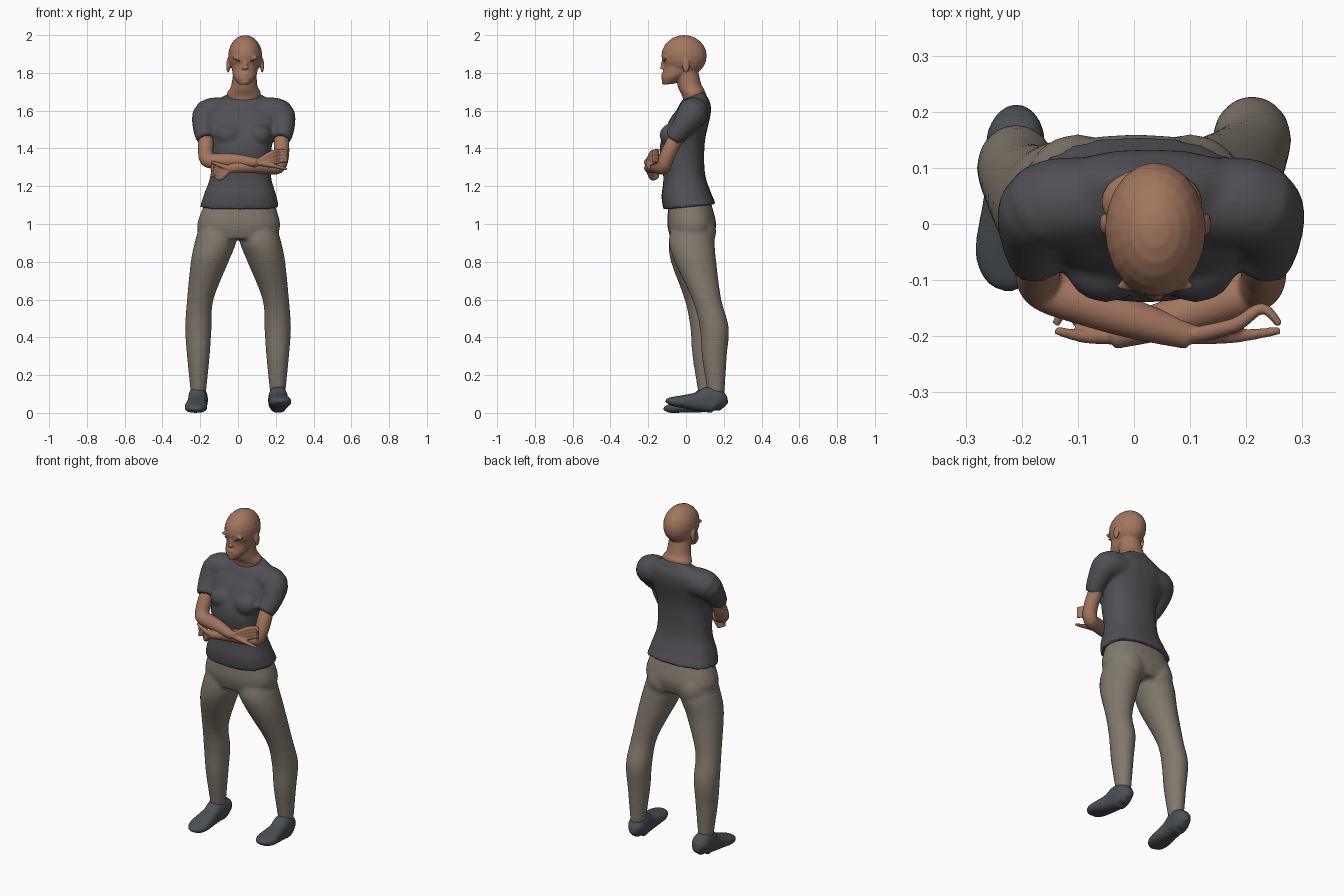
import bpy, bmesh
from math import cos, sin, tau, copysign
from mathutils import Vector, Matrix

if "Cube" in bpy.data.objects:
    bpy.data.objects.remove(bpy.data.objects["Cube"])

UP = Vector((0, 0, 1))
SIDES = {"right": -1, "left": 1}
SHOULDER_MIDDLE = .03


def material(name, *rgb):
    mat = bpy.data.materials.new(name)
    mat.use_nodes = True
    mat.diffuse_color = (*rgb, 1)
    shader = next(n for n in mat.node_tree.nodes if n.type == 'BSDF_PRINCIPLED')
    shader.inputs["Base Color"].default_value = (*rgb, 1)
    shader.inputs["Roughness"].default_value = .8
    return mat


skin = material("warm skin", .36, .18, .11)
slate = material("slate shirt", .08, .08, .09)
khaki = material("khaki cloth", .22, .19, .15)
dark_leather = material("dark shoe", .07, .08, .09)
dark_brown = material("dark brown", .06, .03, .02)


def lean(z):
    """The body's middle drifts sideways with height."""
    return .04 * (z - .9)


def spline(rows, steps=4):
    """Smooth curve through all rows of numbers."""
    rows = [Vector(row) for row in rows]
    padded = [rows[0], *rows, rows[-1]]
    curve = []
    for before, start, end, after in zip(padded, rows, rows[1:], padded[3:]):
        leave, arrive = (end - before) / 2, (after - start) / 2
        for step in range(steps):
            t = step / steps
            ease = t * t * (3 - 2 * t)
            curve.append(start.lerp(end, ease) + leave * (t * (1 - t) ** 2)
                         - arrive * (t * t * (1 - t)))
    return curve + [rows[-1]]


def oval(squareness, count=24):
    """Unit superellipse."""
    def bulge(value):
        return copysign(abs(value) ** (2 / squareness), value)
    angles = [tau * i / count for i in range(count)]
    return [(bulge(cos(angle)), bulge(sin(angle))) for angle in angles]


def bridge(bm, rings):
    """Closed skin over a list of rings."""
    rings = [[bm.verts.new(point) for point in ring] for ring in rings]
    for low, high in zip(rings, rings[1:]):
        for i in range(len(low)):
            bm.faces.new((low[i - 1], low[i], high[i], high[i - 1]))
    bm.faces.new(rings[0])
    bm.faces.new(rings[-1])


def stack(bm, rows, squareness=2, slope=0, top_slope=0):
    """Level rings: x, y, z, half width, half depth. Slopes raise the back."""
    curve = spline(rows)
    rings = []
    for i, (x, y, z, wide, deep) in enumerate(curve):
        tilt = slope + top_slope * (i / (len(curve) - 1)) ** 4
        rings.append([(x + wide * u, y + deep * v, z + tilt * deep * v)
                      for u, v in oval(squareness)])
    bridge(bm, rings)


def upright(rows):
    """Rows of height, half width, middle depth, half depth on the body's middle."""
    return [(lean(z), y, z, wide, deep) for z, wide, y, deep in rows]


def tube(bm, rows, squareness=2):
    """Rings square to a path: x, y, z, side radius and optional upward radius."""
    curve = spline([(*row, row[-1]) if len(row) == 4 else row for row in rows])
    points = [Vector(row[:3]) for row in curve]
    rings = []
    for i, point in enumerate(points):
        along = points[min(i + 1, len(points) - 1)] - points[max(i - 1, 0)]
        side = along.cross(UP).normalized()
        rise = side.cross(along).normalized()
        wide, tall = curve[i][3:]
        rings.append([point + side * wide * u + rise * tall * v for u, v in oval(squareness)])
    bridge(bm, rings)


def blob(bm, centre, size):
    place = Matrix.Translation(centre) @ Matrix.Diagonal((*size, 1))
    bmesh.ops.create_uvsphere(bm, u_segments=20, v_segments=12, radius=1, matrix=place)


def finish(bm, name, mat, voxel, rounds):
    """Fuse overlapping forms into one soft surface."""
    bmesh.ops.recalc_face_normals(bm, faces=bm.faces)
    mesh = bpy.data.meshes.new(name)
    bm.to_mesh(mesh)
    bm.free()
    mesh.shade_smooth()
    mesh.materials.append(mat)
    part = bpy.data.objects.new(name, mesh)
    bpy.context.collection.objects.link(part)
    fuse = part.modifiers.new("fuse", 'REMESH')
    fuse.mode = 'VOXEL'
    fuse.voxel_size = voxel
    fuse.use_smooth_shade = True
    soften = part.modifiers.new("soften", 'SMOOTH')
    soften.iterations = rounds


# Shirt: trunk, chest and both sleeves
bm = bmesh.new()
stack(bm, upright([(1.09, .21, .02, .14), (1.16, .19, 0, .13), (1.26, .16, -.01, .11),
                   (1.42, .16, -.02, .12), (1.56, .19, .02, .11), (1.62, .18, .04, .09),
                   (1.66, .13, .04, .07), (1.68, .09, .04, .06)]), 2.4, .1, .3)
for s in SIDES.values():
    blob(bm, (SHOULDER_MIDDLE + s * .08, -.08, 1.47), (.07, .06, .06))
    tube(bm, [(SHOULDER_MIDDLE + s * x, y, z, r) for x, y, z, r in (
        (.11, .04, 1.59, .08), (.19, .03, 1.58, .08), (.21, -.02, 1.51, .06),
        (.2, -.07, 1.45, .05))])
finish(bm, "shirt", slate, .01, 6)

# Trousers: hips, seat and both legs, the left knee set further back
bm = bmesh.new()
stack(bm, upright([(1.12, .18, .02, .11), (1, .22, .03, .13), (.92, .2, .03, .11)]), 2.3)
for s in SIDES.values():
    blob(bm, (s * .1, .08, .96), (.09, .08, .1))
    leg = []
    for z, x, y, r in ((.97, .11, .03, .1), (.9, .12, .03, .11), (.8, .15, .03, .1),
                       (.6, .2, .07, .07), (.45, .21, .1, .07), (.3, .21, .1, .06),
                       (.1, .21, .11, .04)):
        setback = .05 * min(1, (1 - z) * 2) * (s > 0) * (z < .9)
        leg.append((s * x, y + setback, z, r, r * 1.1))
    stack(bm, leg)
finish(bm, "trousers", khaki, .01, 5)

# Shoes: flat soles, toes turned out, the left toe lifted
for side, s in SIDES.items():
    bm = bmesh.new()
    left = s > 0
    tube(bm, [(s * (.22 - y * .06), y + .01 * left, h + left * max(0, .1 - y) / 5, w, h)
              for y, w, h in ((.19, .02, .03), (.16, .05, .06), (.11, .05, .07),
                              (.05, .05, .05), (-.05, .06, .03), (-.1, .04, .02),
                              (-.11, .01, .01))], 2.5)
    finish(bm, side + "_shoe", dark_leather, .007, 2)

# Head: skull, jaw, neck and facial forms
bm = bmesh.new()
face = lean(1.85)
blob(bm, (face, -.01, 1.89), (.09, .12, .11))
stack(bm, upright([(1.74, .03, -.09, .03), (1.78, .06, -.06, .07), (1.83, .07, -.03, .09),
                   (1.9, .08, -.02, .1)]), 2, .1)
stack(bm, upright([(1.63, .07, .04, .05), (1.69, .09, .04, .06), (1.73, .07, .02, .06),
                   (1.82, .06, 0, .06)]), 2, .2)
tube(bm, [(face, -.11, 1.89, .006), (face, -.12, 1.85, .012), (face, -.12, 1.82, .018)])
blob(bm, (face, -.12, 1.79), (.02, .01, .01))
blob(bm, (face, -.11, 1.75), (.02, .02, .01))
for s in SIDES.values():
    blob(bm, (face + s * .09, 0, 1.84), (.01, .02, .04))
    blob(bm, (face + s * .04, -.11, 1.88), (.03, .01, .01))
finish(bm, "head", skin, .005, 2)

# Narrow eyes
bm = bmesh.new()
for s in SIDES.values():
    blob(bm, (face + s * .035, -.115, 1.863), (.013, .006, .004))
finish(bm, "eyes", dark_brown, .002, 1)

# Crossed arms: the right lies higher with an open hand, the left cups the elbow
for side, s in SIDES.items():
    bm = bmesh.new()
    reach = .13 - s * .03
    hand_height = 1.31 - s * .04

    def limb(rows):
        tube(bm, [(SHOULDER_MIDDLE + s * x, y, z, r) for x, y, z, r in rows])

    drop = .015 * s
    wrist = (-.07, -.2, 1.31 - drop, .024)
    limb([(.2, -.02, 1.5, .03), (.2, -.06, 1.44, .04), (.2, -.1, 1.36, .04),
          (.18, -.12, 1.32 - drop, .04), (.12, -.14, 1.32 - drop, .04),
          (.03, -.17, 1.32 - drop, .035), wrist])
    for finger in range(4):
        z = hand_height + .018 * (1.5 - finger)
        limb([wrist[:3] + (.015,), (-.07 - reach / 2, -.18, z, .013),
              (-.07 - reach * .8, -.15, z + .01, .01), (-.07 - reach, -.18, z + .01, .007)])
    limb([wrist[:3] + (.015,), (-.07 - reach / 2, -.2, hand_height + s * .04, .012),
          (-.07 - reach, -.19, hand_height + s * .06, .007)])
    finish(bm, side + "_arm", skin, .005, 2)
